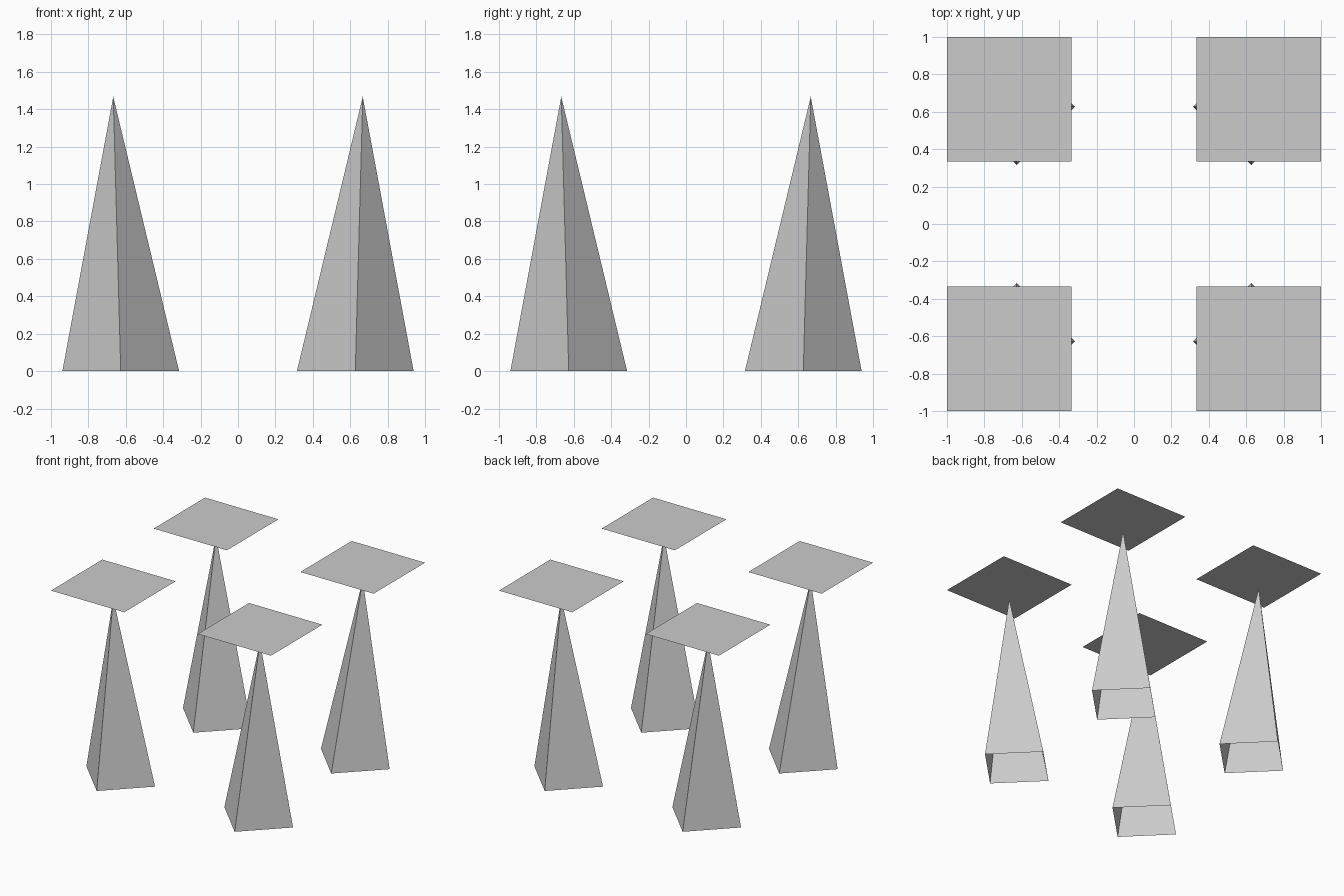
import bpy
import bmesh
from mathutils import Matrix

if "Cube" in bpy.data.objects:
    bpy.data.objects.remove(bpy.data.objects["Cube"])

BASE_C, BASE_R = 0.627, 0.312   # centre and half diagonal of the spire base
TIP_C, TIP_Z = 0.667, 1.467     # spire tip, leaning slightly outwards
PANEL_HALF, PANEL_Z = 0.3333, 1.57


def add_object(name, bm):
    mesh = bpy.data.meshes.new(name)
    bmesh.ops.recalc_face_normals(bm, faces=bm.faces)
    bm.to_mesh(mesh)
    bm.free()
    obj = bpy.data.objects.new(name, mesh)
    bpy.context.collection.objects.link(obj)
    return obj


def spire(name, sx, sy):
    # four-sided open-bottomed pyramid, corners along the axes
    bm = bmesh.new()
    base = [bm.verts.new((sx * BASE_C + dx * BASE_R, sy * BASE_C + dy * BASE_R, 0))
            for dx, dy in ((1, 0), (0, 1), (-1, 0), (0, -1))]
    tip = bm.verts.new((sx * TIP_C, sy * TIP_C, TIP_Z))
    for i in range(4):
        bm.faces.new((base[i], base[(i + 1) % 4], tip))
    return add_object(name, bm)


def panel(name, sx, sy):
    # thin flat square floating just above the tip
    bm = bmesh.new()
    bmesh.ops.create_grid(bm, x_segments=1, y_segments=1, size=PANEL_HALF,
                          matrix=Matrix.Translation((sx * 0.6667, sy * 0.6667, PANEL_Z)))
    return add_object(name, bm)


for side, sx in (("left", -1), ("right", 1)):
    for end, sy in (("front", -1), ("back", 1)):
        spire(f"{end}_{side}_spire", sx, sy)
        panel(f"{end}_{side}_panel", sx, sy)
